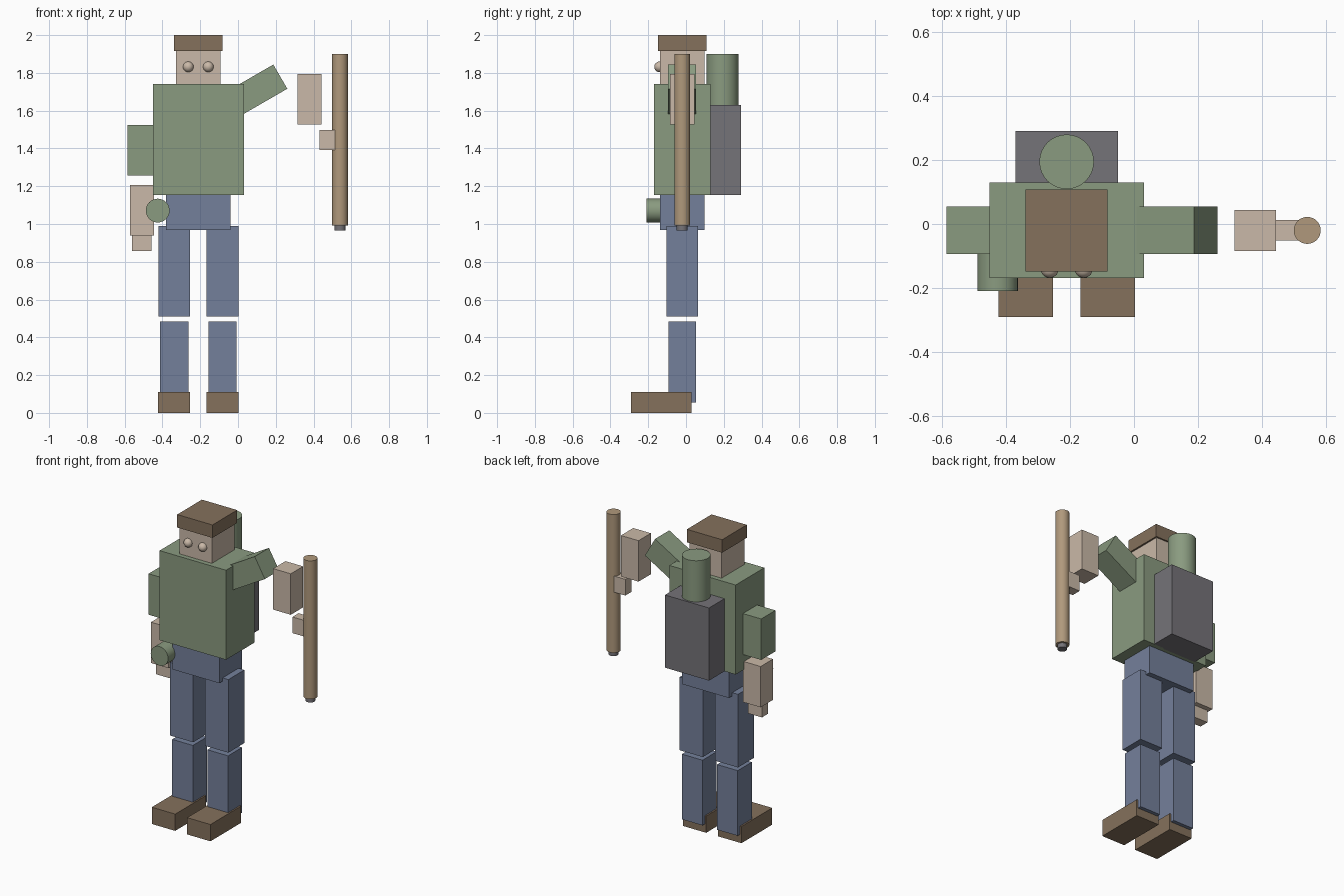
import bpy
import math

cube = bpy.data.objects.get("Cube")
if cube:
    bpy.data.objects.remove(cube, do_unlink=True)


def material(name, rgb):
    """Flat material from display RGB, stored as linear values."""
    lin = [((c / 255 + 0.055) / 1.055) ** 2.4 for c in rgb]
    mat = bpy.data.materials.new(name)
    mat.use_nodes = True
    mat.diffuse_color = (*lin, 1)
    mat.node_tree.nodes["Principled BSDF"].inputs["Base Color"].default_value = (*lin, 1)
    return mat


green = material("jacket green", (138, 155, 128))
blue = material("denim blue", (116, 128, 155))
brown = material("leather brown", (133, 113, 92))
skin = material("skin", (202, 185, 168))
grey = material("pack grey", (117, 115, 120))
wood = material("wood", (176, 153, 124))

MID_X, MID_Y = -0.21, -0.02   # body centre line


def finish(name, mat):
    obj = bpy.context.object
    obj.name = name
    obj.data.name = name
    obj.data.materials.append(mat)
    return obj


def box(name, mat, x, y, z, tilt=0):
    """Box from its (min, max) range on each axis, tilted about y."""
    ranges = (x, y, z)
    bpy.ops.mesh.primitive_cube_add(size=1, location=[(a + b) / 2 for a, b in ranges],
                                    rotation=(0, tilt, 0))
    obj = finish(name, mat)
    obj.scale = [b - a for a, b in ranges]
    return obj


def around(centre, half):
    return (centre - half, centre + half)


def cylinder(name, mat, centre, radius, length, rotation=(0, 0, 0)):
    bpy.ops.mesh.primitive_cylinder_add(vertices=32, radius=radius, depth=length,
                                        location=centre, rotation=rotation)
    bpy.ops.object.shade_smooth_by_angle(angle=math.radians(30))
    return finish(name, mat)


# Head, hat and eyes
box("head", skin, around(MID_X, 0.117), around(MID_Y, 0.118), (1.73, 1.93))
box("hat", brown, around(MID_X, 0.128), around(MID_Y, 0.128), (1.915, 2.0))
for side, sign in (("right", -1), ("left", 1)):
    bpy.ops.mesh.primitive_uv_sphere_add(segments=24, ring_count=12, radius=0.028,
                                         location=(MID_X + sign * 0.053, -0.14, 1.832))
    bpy.ops.object.shade_smooth()
    finish(side + "_eye", skin)

# Torso and hips
box("torso", green, around(MID_X, 0.241), around(MID_Y, 0.149), (1.153, 1.741))
box("hips", blue, around(MID_X, 0.17), around(MID_Y, 0.117), (0.968, 1.17))

# Legs and boots
for side, sign in (("right", -1), ("left", 1)):
    x = MID_X + sign * 0.128
    box(side + "_thigh", blue, around(x, 0.084), around(MID_Y, 0.083), (0.51, 0.99))
    box(side + "_shin", blue, around(x, 0.075), around(MID_Y, 0.073), (0.055, 0.483))
    box(side + "_boot", brown, around(x, 0.085), (-0.29, 0.029), (0, 0.11))

# Lowered right arm
box("right_upper_arm", green, (-0.584, -0.437), around(MID_Y, 0.074), (1.256, 1.525))
box("right_forearm", skin, (-0.573, -0.446), around(MID_Y, 0.064), (0.938, 1.206))
box("right_hand", skin, (-0.56, -0.459), around(MID_Y, 0.032), (0.856, 0.962))

# Raised left arm
box("left_upper_arm", green, around(0.108, 0.134), around(MID_Y, 0.074),
    around(1.713, 0.074), tilt=-math.radians(30))
box("left_forearm", skin, (0.314, 0.442), around(MID_Y, 0.064), (1.526, 1.795))
box("left_hand", skin, (0.432, 0.533), around(MID_Y, 0.032), (1.391, 1.497))

# Staff held in the left hand
cylinder("staff", wood, (0.54, MID_Y, 1.447), 0.042, 0.908)
cylinder("staff_tip", grey, (0.54, MID_Y, 0.985), 0.029, 0.04)

# Backpack, bedroll and belt canteen
box("backpack", grey, around(MID_X, 0.16), (0.12, 0.29), (1.153, 1.63))
cylinder("bedroll", green, (MID_X, 0.194, 1.75), 0.085, 0.3)
cylinder("canteen", green, (-0.425, -0.145, 1.071), 0.063, 0.127,
         rotation=(math.pi / 2, 0, 0))
